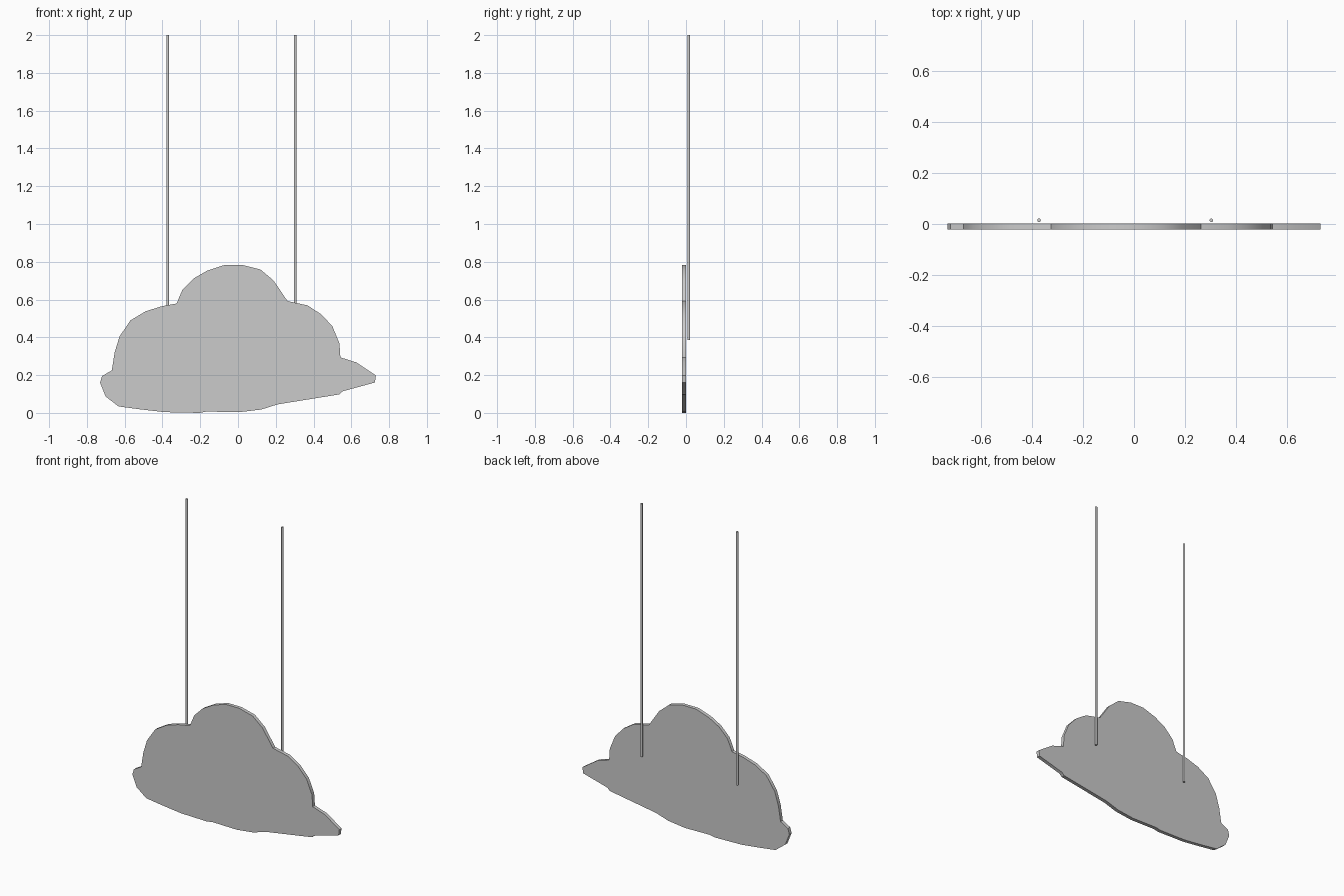
import bpy, bmesh, math

if "Cube" in bpy.data.objects:
    bpy.data.objects.remove(bpy.data.objects["Cube"])

grey = bpy.data.materials.new("light grey")
grey.diffuse_color = (0.6, 0.6, 0.6, 1)
grey.use_nodes = True
grey.node_tree.nodes["Principled BSDF"].inputs["Base Color"].default_value = grey.diffuse_color


def finish(name, bm, angle):
    """Turn a bmesh into a named, smooth-shaded grey object."""
    bmesh.ops.recalc_face_normals(bm, faces=bm.faces)
    mesh = bpy.data.meshes.new(name)
    bm.to_mesh(mesh)
    bm.free()
    mesh.materials.append(grey)
    obj = bpy.data.objects.new(name, mesh)
    bpy.context.collection.objects.link(obj)
    bpy.ops.object.select_all(action='DESELECT')
    obj.select_set(True)
    bpy.context.view_layer.objects.active = obj
    bpy.ops.object.shade_smooth_by_angle(angle=math.radians(angle))
    return obj


# Cloud panel: outline (x, z) extruded into a thin board
OUTLINE = [
    (-0.73, 0.16), (-0.72, 0.195), (-0.668, 0.225), (-0.653, 0.32),
    (-0.627, 0.405), (-0.569, 0.49), (-0.489, 0.538), (-0.405, 0.564),
    (-0.325, 0.579), (-0.294, 0.653), (-0.235, 0.712), (-0.161, 0.754),
    (-0.071, 0.783), (0.024, 0.783), (0.119, 0.759), (0.188, 0.701),
    (0.262, 0.592), (0.368, 0.569), (0.442, 0.521), (0.5, 0.458),
    (0.537, 0.368), (0.542, 0.294), (0.627, 0.267), (0.73, 0.198),
    (0.725, 0.161), (0.553, 0.114), (0.537, 0.098), (0.209, 0.045),
    (0.124, 0.018), (0.008, 0.004), (-0.167, 0.007), (-0.204, 0.0),
    (-0.389, 0.004), (-0.511, 0.018), (-0.632, 0.034), (-0.701, 0.087),
]
FRONT, BACK = -0.0215, 0.001

bm = bmesh.new()
face = bm.faces.new([bm.verts.new((x, FRONT, z)) for x, z in OUTLINE])
side = bmesh.ops.extrude_face_region(bm, geom=[face], use_keep_orig=True)
moved = [v for v in side["geom"] if isinstance(v, bmesh.types.BMVert)]
bmesh.ops.translate(bm, verts=moved, vec=(0, BACK - FRONT, 0))
finish("cloud_panel", bm, 30)


# Hanging rods behind the panel
def rod(name, x, bottom=0.385, top=2.0, radius=0.007):
    bm = bmesh.new()
    bmesh.ops.create_cone(bm, cap_ends=True, segments=12, radius1=radius,
                          radius2=radius, depth=top - bottom)
    bmesh.ops.translate(bm, verts=bm.verts,
                        vec=(x, 0.0145, (top + bottom) / 2))
    finish(name, bm, 40)


rod("left_rod", -0.372)
rod("right_rod", 0.303)
